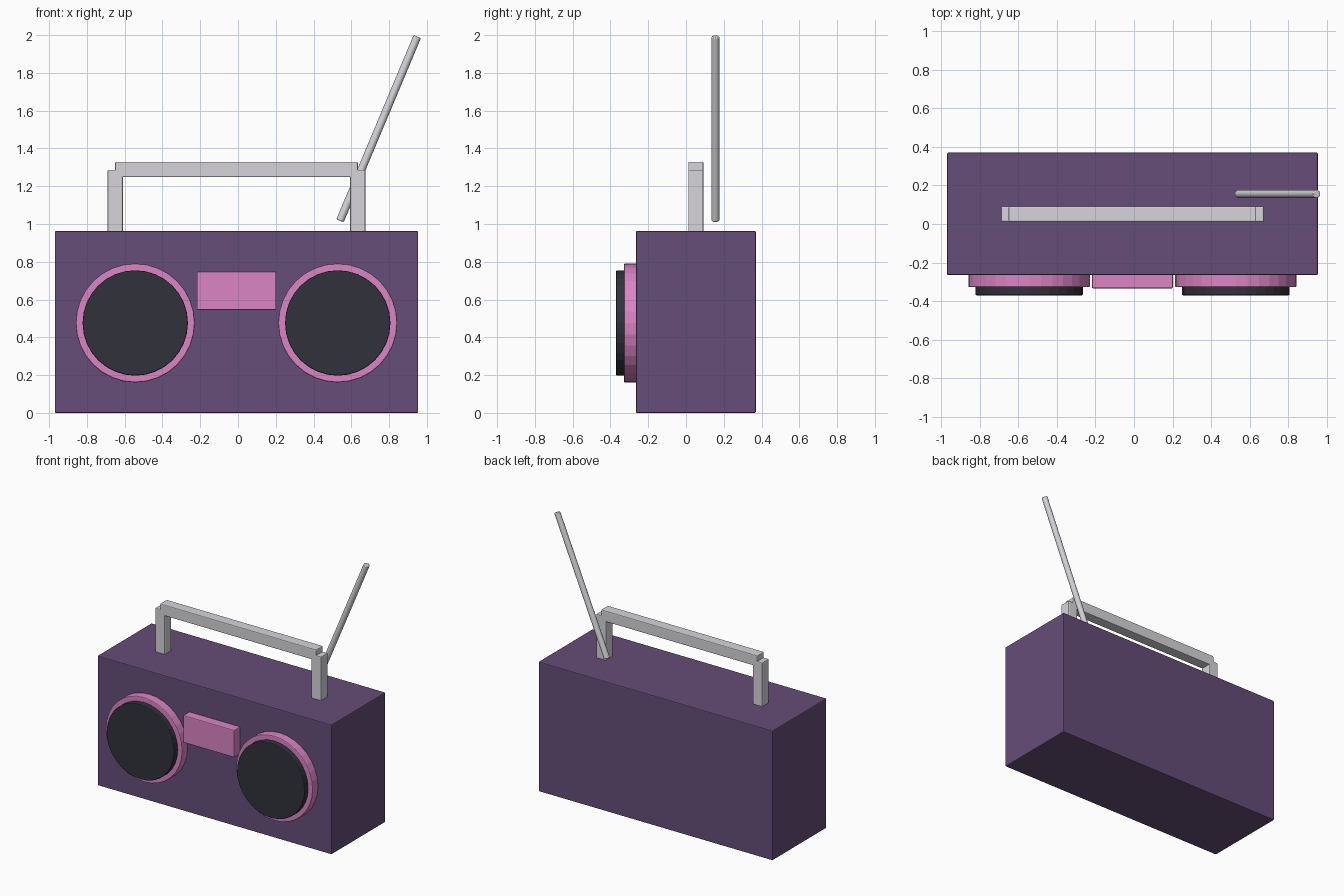
import bpy, math
from mathutils import Vector

if "Cube" in bpy.data.objects:
    bpy.data.objects.remove(bpy.data.objects["Cube"])


def material(name, rgb):
    def linear(v):
        v /= 255
        return v / 12.92 if v <= 0.04045 else ((v + 0.055) / 1.055) ** 2.4
    m = bpy.data.materials.new(name)
    m.diffuse_color = (*[linear(v) for v in rgb], 1)
    m.use_nodes = True
    m.node_tree.nodes["Principled BSDF"].inputs["Base Color"].default_value = m.diffuse_color
    return m


PURPLE = material("purple plastic", (101, 77, 119))
PINK = material("pink trim", (219, 133, 197))
BLACK = material("dark grille", (49, 50, 59))
METAL = material("light grey metal", (215, 213, 218))


def finish(name, mat, bevel):
    ob = bpy.context.object
    ob.name = name
    ob.data.materials.append(mat)
    b = ob.modifiers.new("edge bevel", 'BEVEL')
    b.width, b.segments, b.limit_method = bevel, 2, 'ANGLE'
    b.angle_limit = math.radians(40)
    return ob


def box(name, lo, hi, mat, bevel=0.006):
    lo, hi = Vector(lo), Vector(hi)
    bpy.ops.mesh.primitive_cube_add(size=1, location=(lo + hi) / 2)
    bpy.context.object.scale = hi - lo
    bpy.ops.object.transform_apply(location=False, rotation=False, scale=True)
    return finish(name, mat, bevel)


def rod(name, a, b, radius, mat, sides=32, bevel=0.006):
    a, b = Vector(a), Vector(b)
    bpy.ops.mesh.primitive_cylinder_add(
        vertices=sides, radius=radius, depth=(b - a).length, location=(a + b) / 2,
        rotation=(b - a).to_track_quat('Z', 'Y').to_euler())
    return finish(name, mat, bevel)


MID = -0.008  # centre line of the case

# Case and front panel
box("case", (MID - 0.962, -0.265, 0), (MID + 0.962, 0.37, 0.963), PURPLE)
box("tape_panel", (MID - 0.21, -0.334, 0.545), (MID + 0.21, -0.25, 0.748), PINK)

# Speakers and handle posts on both sides
for side, s in (("left", -1), ("right", 1)):
    x = MID + s * 0.536
    rod(side + "_speaker_ring", (x, -0.25, 0.476), (x, -0.328, 0.476), 0.315, PINK)
    rod(side + "_speaker_grille", (x, -0.30, 0.476), (x, -0.37, 0.476), 0.279, BLACK)
    x = MID + s * 0.642
    box(side + "_handle_post", (x - 0.04, 0.012, 0.95), (x + 0.04, 0.092, 1.287), METAL)

# Handle bar and tilted antenna
box("handle_bar", (MID - 0.642, 0.012, 1.248), (MID + 0.642, 0.092, 1.329), METAL)
rod("antenna", (0.54, 0.156, 1.017), (0.949, 0.156, 1.992), 0.021, METAL, 16, 0.005)
bpy.ops.object.shade_smooth_by_angle(angle=math.radians(30))
